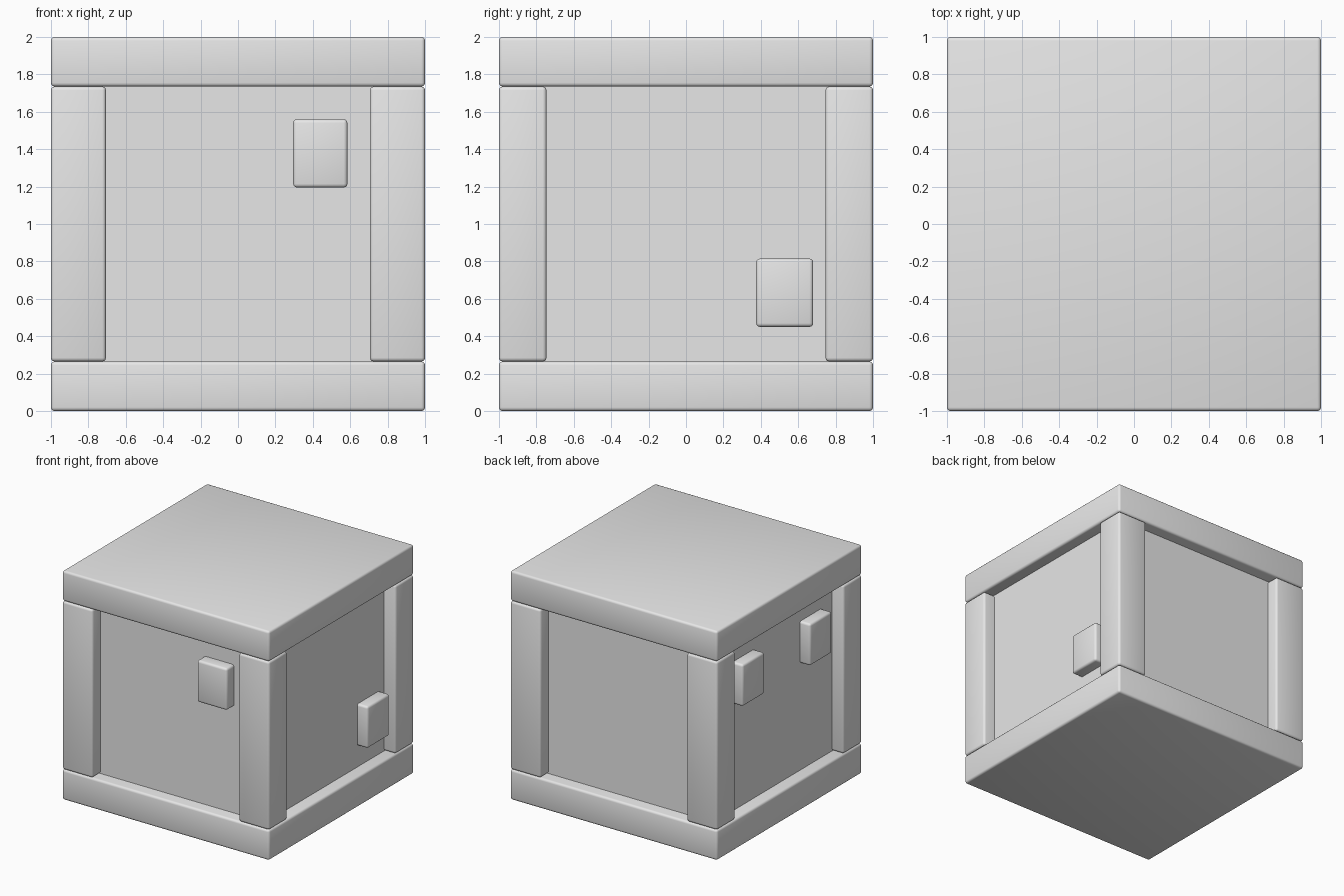
import bpy
import math

cube = bpy.data.objects.get("Cube")
if cube:
    bpy.data.objects.remove(cube, do_unlink=True)

grey = bpy.data.materials.new("light_grey")
grey.use_nodes = True
grey.diffuse_color = (0.8, 0.8, 0.8, 1)
grey.node_tree.nodes["Principled BSDF"].inputs["Base Color"].default_value = (0.8, 0.8, 0.8, 1)


def block(name, low, high, bevel=0.02):
    """Box between two corners, with softly rounded edges."""
    centre = [(a + b) / 2 for a, b in zip(low, high)]
    bpy.ops.mesh.primitive_cube_add(size=1, location=centre)
    ob = bpy.context.object
    ob.name = name
    ob.scale = [b - a for a, b in zip(low, high)]
    bpy.ops.object.transform_apply(location=False, rotation=False, scale=True)
    ob.data.materials.append(grey)
    if bevel:
        mod = ob.modifiers.new("rounded_edges", "BEVEL")
        mod.width = bevel
        mod.segments = 3
        bpy.ops.object.modifier_apply(modifier=mod.name)
        bpy.ops.object.shade_smooth_by_angle(angle=math.radians(40))
    return ob


SLAB = 0.265    # slab thickness
PANEL = 0.89    # distance of the recessed walls from the centre

# Slabs and recessed walls
block("bottom_slab", (-1, -1, 0), (1, 1, SLAB))
block("top_slab", (-1, -1, 2 - SLAB), (1, 1, 2))
block("inner_walls", (-PANEL, -PANEL, SLAB - 0.02), (PANEL, PANEL, 2 - SLAB + 0.02), 0)

# Corner posts
for sx, side in ((1, "left"), (-1, "right")):
    for sy, end in ((-1, "front"), (1, "back")):
        x, y = sx * 0.853, sy * 0.873
        block(f"{end}_{side}_post", (x - 0.147, y - 0.127, SLAB),
              (x + 0.147, y + 0.127, 2 - SLAB))

# Small raised blocks on the walls
block("front_block", (0.295, -0.99, 1.195), (0.585, -0.85, 1.56))
block("left_block", (0.85, 0.375, 0.45), (0.99, 0.68, 0.815))
for name, y in (("right_front_block", -0.6), ("right_back_block", 0.33)):
    block(name, (-0.99, y, 1.2), (-0.85, y + 0.3, 1.565))
